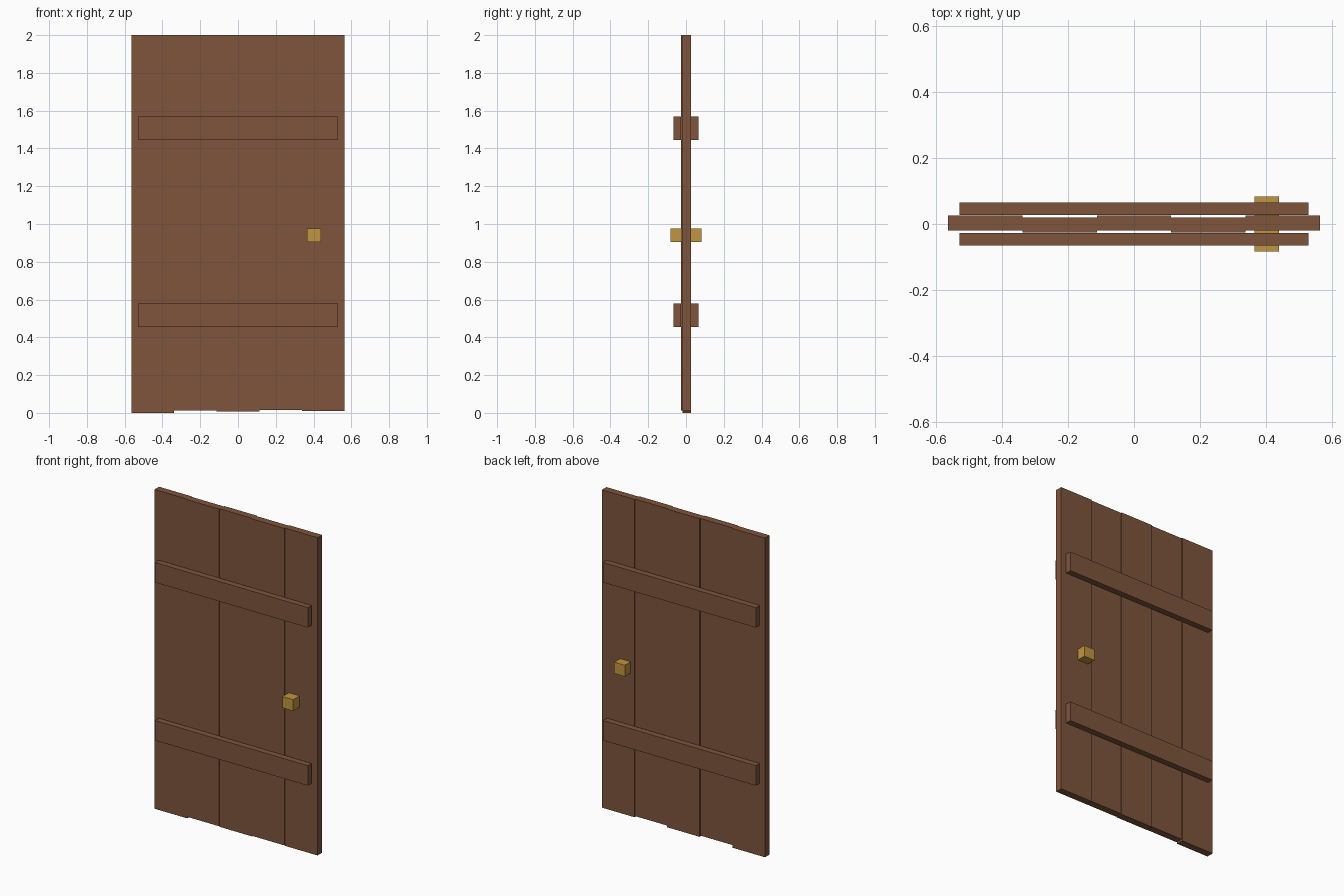
import bpy

if "Cube" in bpy.data.objects:
    bpy.data.objects.remove(bpy.data.objects["Cube"])


def material(name, color):
    mat = bpy.data.materials.new(name)
    mat.diffuse_color = (*color, 1)
    mat.use_nodes = True
    mat.node_tree.nodes["Principled BSDF"].inputs["Base Color"].default_value = mat.diffuse_color
    return mat


wood = material("wood", (0.21, 0.09, 0.045))
brass = material("brass", (0.53, 0.30, 0.05))


def box(name, x, y, z, mat):
    """Box from (min, max) extents on each axis."""
    bpy.ops.mesh.primitive_cube_add(size=1, location=[sum(r) / 2 for r in (x, y, z)])
    obj = bpy.context.object
    obj.name = name
    obj.scale = [abs(r[1] - r[0]) for r in (x, y, z)]
    bpy.ops.object.transform_apply(location=False, rotation=False, scale=True)
    obj.data.materials.append(mat)
    return obj


# Five vertical planks, alternately offset in depth, with uneven bottom ends
WIDTH = 1.13 / 5
for i, bottom in enumerate((0.0, 0.013, 0.007, 0.014, 0.009)):
    left = -0.565 + i * WIDTH
    y = 0.003 if i % 2 == 0 else -0.003
    box(f"plank_{i + 1}", (left, left + WIDTH),
        (y - 0.0225, y + 0.0225), (bottom, 2.0), wood)

# Cross battens and a square knob on both faces
for side, s in (("front", -1), ("back", 1)):
    for level, z in (("lower", 0.517), ("upper", 1.507)):
        box(f"{side}_{level}_batten", (-0.53, 0.53),
            (s * 0.027, s * 0.065), (z - 0.0625, z + 0.0625), wood)
    box(f"{side}_knob", (0.366, 0.44), (s * 0.02, s * 0.083), (0.905, 0.976), brass)
